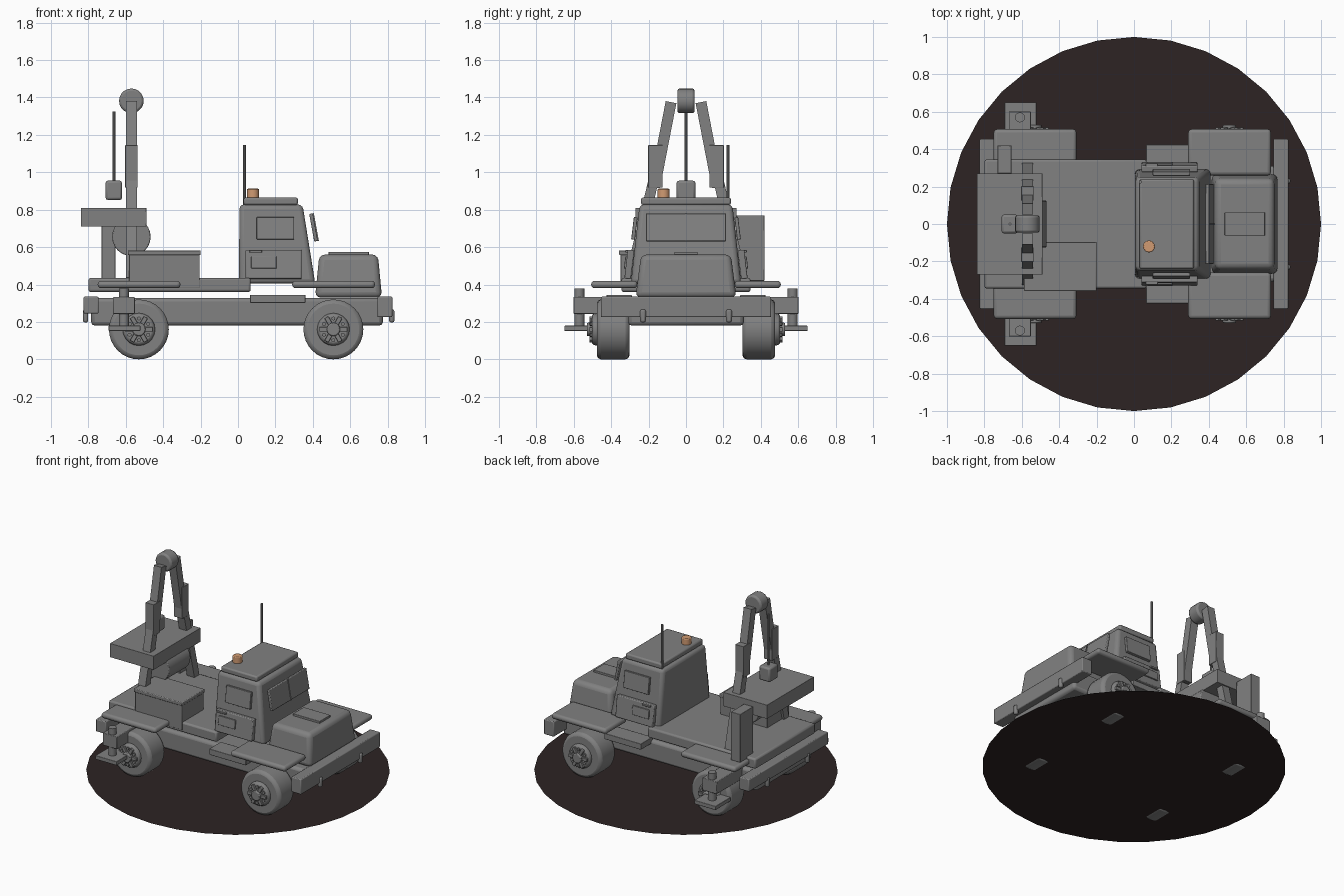
import bpy, bmesh, math
from mathutils import Vector

if "Cube" in bpy.data.objects:
    bpy.data.objects.remove(bpy.data.objects["Cube"])


def material(name, rgb):
    m = bpy.data.materials.new(name)
    m.diffuse_color = (*rgb, 1)
    m.use_nodes = True
    m.node_tree.nodes["Principled BSDF"].inputs["Base Color"].default_value = m.diffuse_color
    return m


GREY = material("body grey", (0.22, 0.22, 0.22))
DARK = material("dark ground", (0.026, 0.017, 0.017))
AMBER = material("amber", (0.64, 0.33, 0.17))


def finish(name, bm, mat=GREY, bevel=0, segments=2, smooth=True):
    bmesh.ops.recalc_face_normals(bm, faces=bm.faces)
    me = bpy.data.meshes.new(name)
    bm.to_mesh(me)
    bm.free()
    me.materials.append(mat)
    ob = bpy.data.objects.new(name, me)
    bpy.context.collection.objects.link(ob)
    if bevel:
        mod = ob.modifiers.new("bevel", 'BEVEL')
        mod.width, mod.segments = bevel, segments
        mod.limit_method, mod.angle_limit = 'ANGLE', math.radians(40)
    if smooth:
        bpy.ops.object.select_all(action='DESELECT')
        ob.select_set(True)
        bpy.context.view_layer.objects.active = ob
        bpy.ops.object.shade_smooth_by_angle(angle=math.radians(35))
    return ob


def taper(name, bottom, top, bevel=0, segments=2):
    """Hexahedron; each end is (x0, x1, y0, y1, z)."""
    bm = bmesh.new()
    rings = []
    for x0, x1, y0, y1, z in (bottom, top):
        rings.append([bm.verts.new(p) for p in
                      ((x0, y0, z), (x1, y0, z), (x1, y1, z), (x0, y1, z))])
    a, b = rings
    bm.faces.new(a[::-1])
    bm.faces.new(b)
    for i in range(4):
        j = (i + 1) % 4
        bm.faces.new((a[i], a[j], b[j], b[i]))
    return finish(name, bm, GREY, bevel, segments, bevel > 0)


def box(name, x, y, z, bevel=0, segments=2):
    y = sorted(y)
    return taper(name, (*x, *y, z[0]), (*x, *y, z[1]), bevel, segments)


def plate(name, size, loc, rot=(0, 0, 0), bevel=0):
    """Centred box that can be turned."""
    h = [s / 2 for s in size]
    ob = box(name, (-h[0], h[0]), (-h[1], h[1]), (-h[2], h[2]), bevel)
    ob.location, ob.rotation_euler = loc, rot
    return ob


def cyl(name, p0, p1, r, sides=16, mat=GREY, bevel=0, r2=None):
    p0, p1 = Vector(p0), Vector(p1)
    bm = bmesh.new()
    bmesh.ops.create_cone(bm, cap_ends=True, segments=sides, radius1=r,
                          radius2=r if r2 is None else r2, depth=(p1 - p0).length)
    ob = finish(name, bm, mat, bevel)
    ob.location = (p0 + p1) / 2
    ob.rotation_euler = (p1 - p0).to_track_quat('Z', 'Y').to_euler()
    return ob


# Ground disc
bm = bmesh.new()
bmesh.ops.create_circle(bm, cap_ends=True, segments=32, radius=1)
finish("ground_disc", bm, DARK, smooth=False).location.z = 0.006

# Chassis, deck and bumpers
box("chassis", (-0.785, 0.775), (-0.31, 0.31), (0.18, 0.328), 0.02)
box("deck", (-0.8, 0.068), (-0.345, 0.345), (0.36, 0.435), 0.012)
box("front_bumper", (0.745, 0.825), (-0.455, 0.455), (0.225, 0.335), 0.006)
box("rear_bumper", (-0.825, -0.745), (-0.455, 0.455), (0.245, 0.335), 0.006)

# Cab and hood
taper("cab", (0.005, 0.413, -0.295, 0.295, 0.405), (0.008, 0.345, -0.248, 0.248, 0.828), 0.025, 3)
box("roof_plate", (0.03, 0.32), (-0.24, 0.24), (0.825, 0.865), 0.01)
taper("hood", (0.412, 0.77, -0.27, 0.27, 0.33), (0.435, 0.748, -0.24, 0.24, 0.56), 0.03, 3)
box("hood_vent", (0.485, 0.7), (-0.062, 0.062), (0.555, 0.575), 0.003)
plate("windshield", (0.02, 0.43, 0.15), (0.404, 0, 0.705), (0, -0.18, 0), 0.005)
plate("windshield_divider", (0.008, 0.008, 0.15), (0.415, 0, 0.707), (0, -0.18, 0))
cyl("antenna", (0.035, 0.225, 0.82), (0.035, 0.225, 1.145), 0.008, 8)
cyl("beacon", (0.08, -0.12, 0.862), (0.08, -0.12, 0.912), 0.032, 16, AMBER, 0.005)

for s in (-1, 1):
    # Doors and running boards
    plate("side_window", (0.2, 0.02, 0.12), (0.2, s * 0.276, 0.7), (s * 0.12, 0, 0), 0.003)
    plate("door_panel", (0.3, 0.035, 0.155), (0.19, s * 0.303, 0.507), (s * 0.12, 0, 0), 0.006)
    plate("door_latch_plate", (0.135, 0.02, 0.065), (0.138, s * 0.318, 0.517), (s * 0.12, 0, 0), 0.003)
    plate("door_handle", (0.065, 0.02, 0.014), (0.095, s * 0.315, 0.577), (0, 0, 0), 0.003)
    box("running_board", (0.065, 0.36), (s * 0.29, s * 0.425), (0.302, 0.345), 0.003)
    # Fenders
    for x0, x1 in ((0.29, 0.732), (-0.75, -0.308)):
        box("fender", (x0, x1), (s * 0.26, s * 0.507), (0.38, 0.42), 0.018, 3)
    # Tow hooks
    for x in (0.822, -0.815):
        plate("tow_hook", (0.028, 0.03, 0.07), (x, s * 0.23, 0.232), (0, 0, 0), 0.01)
    # Outriggers
    box("outrigger_arm", (-0.668, -0.552), (s * 0.3, s * 0.602), (0.243, 0.333), 0.004)
    cyl("outrigger_post", (-0.61, s * 0.57, 0.17), (-0.61, s * 0.57, 0.378), 0.027, 12)
    box("outrigger_foot", (-0.692, -0.522), (s * 0.475, s * 0.65), (0.152, 0.18), 0.003)

    # Wheels: tyre, rim ring, spokes and cap
    for x in (0.51, -0.53):
        z = 0.16
        cyl("tyre", (x, s * 0.302, z), (x, s * 0.477, z), 0.16, 32, GREY, 0.022)
        cyl("rim", (x, s * 0.47, z), (x, s * 0.503, z), 0.09, 20, GREY, 0.01, 0.08)
        cyl("hub_cap", (x, s * 0.49, z), (x, s * 0.53, z), 0.036, 12, GREY, 0.006)
        for i in range(3):
            plate("spoke", (0.15, 0.018, 0.024), (x, s * 0.508, z), (0, i * math.pi / 3, 0), 0.003)
        for i in range(6):
            a = (i + 0.5) * math.pi / 3
            bx, bz = x + 0.058 * math.cos(a), z + 0.058 * math.sin(a)
            cyl("wheel_bolt", (bx, s * 0.49, bz), (bx, s * 0.512, bz), 0.011, 6)

    # Crane frame legs
    for name, (y0, z0), (y1, z1), w in (("lower_leg", (0.3, 0.43), (0.175, 0.95), 0.055),
                                        ("upper_leg", (0.168, 0.92), (0.08, 1.375), 0.058)):
        plate(name, (0.06, w, math.hypot(y1 - y0, z1 - z0)),
              (-0.57, s * (y0 + y1) / 2, (z0 + z1) / 2),
              (s * math.atan2(y0 - y1, z1 - z0), 0, 0))
    box("leg_sleeve", (-0.603, -0.537), (s * 0.125, s * 0.202), (0.918, 1.145), 0.002)

# Crane head, winch and hanging block
cyl("crane_head", (-0.57, -0.046, 1.382), (-0.57, 0.046, 1.382), 0.066, 20, GREY, 0.012)
cyl("winch_drum", (-0.57, -0.125, 0.655), (-0.57, 0.125, 0.655), 0.103, 24, GREY, 0.006)
cyl("cable", (-0.663, 0, 0.94), (-0.663, 0, 1.325), 0.008, 8)
box("hook_block", (-0.708, -0.62), (-0.05, 0.05), (0.852, 0.955), 0.012)
box("crane_platform", (-0.84, -0.49), (-0.27, 0.27), (0.71, 0.81), 0.001)

# Storage on deck
box("tool_chest", (-0.583, -0.205), (-0.35, -0.1), (0.38, 0.565), 0.003)
box("tool_chest_lid", (-0.588, -0.2), (-0.358, -0.095), (0.557, 0.583), 0.005)
box("upright_locker", (-0.73, -0.655), (0.27, 0.42), (0.42, 0.77), 0.003)
